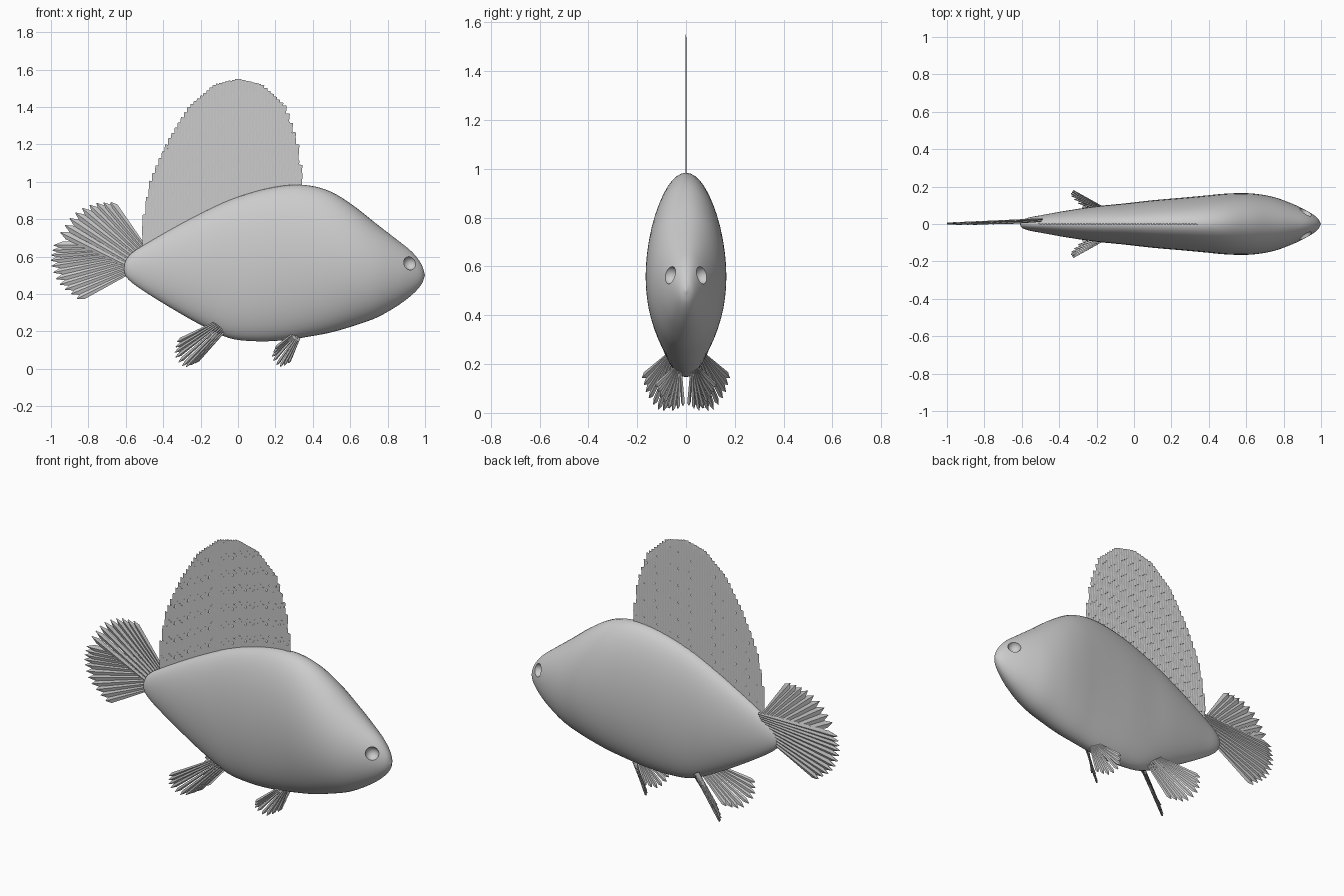
import bpy, bmesh, math
from mathutils import Vector as V

if "Cube" in bpy.data.objects:
    bpy.data.objects.remove(bpy.data.objects["Cube"])

# body stations: x, top z, bottom z, half width
ST = [(-.61, .535, .535, 0), (-.60, .58, .495, .02), (-.56, .625, .455, .035),
      (-.48, .675, .40, .05), (-.35, .75, .32, .073), (-.2, .83, .235, .095),
      (-.05, .90, .165, .11), (.1, .95, .147, .127), (.25, .98, .153, .14),
      (.38, .98, .172, .152), (.5, .945, .195, .163), (.62, .87, .23, .164),
      (.74, .775, .273, .146), (.85, .69, .335, .107), (.93, .625, .395, .067),
      (.98, .56, .45, .033), (1.0, .50, .50, 0)]


def spline(pts, u):
    """Catmull-Rom sample of a list of tuples, u in 0..1"""
    f = u * (len(pts) - 1)
    i = min(int(f), len(pts) - 2)
    t = f - i
    p1, p2 = pts[i], pts[i + 1]
    p0 = pts[i - 1] if i else [2 * a - b for a, b in zip(p1, p2)]
    p3 = pts[i + 2] if i + 2 < len(pts) else [2 * b - a for a, b in zip(p1, p2)]
    return [b + .5 * t * (c - a + t * (2 * a - 5 * b + 4 * c - d + t * (3 * (b - c) + d - a)))
            for a, b, c, d in zip(p0, p1, p2, p3)]


def interp(table, x, k=1):
    """Linear lookup of column k at x"""
    for a, b in zip(table, table[1:]):
        if a[0] <= x <= b[0]:
            return a[k] + (b[k] - a[k]) * (x - a[0]) / (b[0] - a[0])
    return table[0][k] if x < table[0][0] else table[-1][k]


def finish(name, bm):
    bmesh.ops.recalc_face_normals(bm, faces=bm.faces)
    me = bpy.data.meshes.new(name)
    bm.to_mesh(me)
    bm.free()
    ob = bpy.data.objects.new(name, me)
    bpy.context.collection.objects.link(ob)
    return ob


def ray(bm, a, b, normal, w0, w1, h, neck=.9, wt=.002):
    """Diamond-section blade from a to b, widening up to the neck, then pointed"""
    a, b = V(a), V(b)
    n = V(normal).normalized()
    side = (b - a).cross(n).normalized()
    rings = []
    for t, w in ((0, w0), (neck, w1), (1, wt)):
        c = a.lerp(b, t)
        rings.append([bm.verts.new(c + o) for o in (side * w, n * h, -side * w, -n * h)])
    for r, s in zip(rings, rings[1:]):
        for i in range(4):
            j = (i + 1) % 4
            bm.faces.new((r[i], r[j], s[j], s[i]))
    bm.faces.new(rings[0])
    bm.faces.new(rings[-1])


def fan(name, bases, tips, n, normal, w0, w1, h):
    bm = bmesh.new()
    for i in range(n):
        u = i / (n - 1)
        ray(bm, spline(bases, u), spline(tips, u), normal, w0, w1, h)
    return finish(name, bm)


# body
bm = bmesh.new()
N, SEG = 80, 48
rings = []
for i in range(1, N):
    x, top, bot, w = spline(ST, i / N)
    zc, hz = (top + bot) / 2, (top - bot) / 2
    rings.append([bm.verts.new((x, w * math.cos(2 * math.pi * k / SEG),
                                zc + hz * math.sin(2 * math.pi * k / SEG))) for k in range(SEG)])
tail_v = bm.verts.new((-.61, 0, .535))
nose_v = bm.verts.new((1, 0, .50))
for k in range(SEG):
    j = (k + 1) % SEG
    for r, s in zip(rings, rings[1:]):
        bm.faces.new((r[k], r[j], s[j], s[k]))
    bm.faces.new((tail_v, rings[0][k], rings[0][j]))
    bm.faces.new((nose_v, rings[-1][k], rings[-1][j]))
body = finish("body", bm)

# hollow eye sockets
for s in (-1, 1):
    bpy.ops.mesh.primitive_uv_sphere_add(segments=24, ring_count=16, radius=.037,
                                         location=(.92, s * .068, .565))
    cutter = bpy.context.object
    cutter.name = "eye_cutter"
    cutter.hide_render = True
    mod = body.modifiers.new("eye_socket", 'BOOLEAN')
    mod.object, mod.operation, mod.solver = cutter, 'DIFFERENCE', 'EXACT'
    bpy.context.view_layer.objects.active = body
    bpy.ops.object.modifier_apply(modifier=mod.name)
    bpy.data.objects.remove(cutter)
bpy.ops.object.select_all(action='DESELECT')
body.select_set(True)
bpy.context.view_layer.objects.active = body
bpy.ops.object.shade_smooth_by_angle(angle=math.radians(35))

# dorsal fin: columns of overlapping upright strips
EDGE = [(-.51, .78), (-.47, 1.0), (-.42, 1.12), (-.365, 1.235), (-.26, 1.405), (-.125, 1.52),
        (0, 1.55), (.125, 1.52), (.25, 1.405), (.31, 1.23), (.34, 1.04)]
bm = bmesh.new()
COLS, STEP = 50, .1
for c in range(COLS):
    x = -.502 + .834 * c / (COLS - 1)
    top = interp(EDGE, x)
    z = interp(ST, x) - .05 - STEP * ((c * .37) % 1) * .5
    while z < top - .02:
        e = min(z + STEP * 1.25, top)
        ray(bm, (x - .003, .0015, z), (x + .003, -.0015, e), (.12, 1, 0), .009, .0105, .0012, .97, .008)
        z += STEP
finish("dorsal_fin", bm)

# tail fin: two crossing fans
fan("tail_fin_upper", [(-.50, .016, .655), (-.53, .018, .60), (-.57, .012, .54)],
    [(-.68, .004, .89), (-.78, .003, .88), (-.88, .002, .825), (-.95, 0, .73)],
    9, (.05, 1, .05), .008, .021, .005)
fan("tail_fin_lower", [(-.49, .026, .67), (-.52, .022, .61), (-.57, .014, .52)],
    [(-.985, .003, .66), (-1.0, .003, .57), (-.96, .002, .46), (-.86, 0, .375)],
    11, (.05, 1, -.05), .008, .02, .005)


# paired belly fins
def belly_pair(name, bases, tips, n, normal, w1):
    for s, label in ((1, "left"), (-1, "right")):
        flip = lambda ps: [(x, s * y, z) for x, y, z in ps]
        fan(f"{name}_{label}", flip(bases), flip(tips), n,
            (normal[0], s * normal[1], normal[2]), .005, w1, .004)


belly_pair("rear_belly_fin",
           [(-.13, .07, .245), (-.10, .055, .225), (-.07, .03, .20)],
           [(-.325, .178, .145), (-.335, .155, .07), (-.29, .105, .012), (-.23, .045, .03)],
           9, (.7, .7, -.15), .013)
belly_pair("front_belly_fin",
           [(.29, .045, .185), (.31, .035, .175), (.33, .02, .165)],
           [(.20, .125, .11), (.185, .10, .06), (.22, .06, .012), (.27, .012, .03)],
           8, (.7, .7, -.15), .011)
